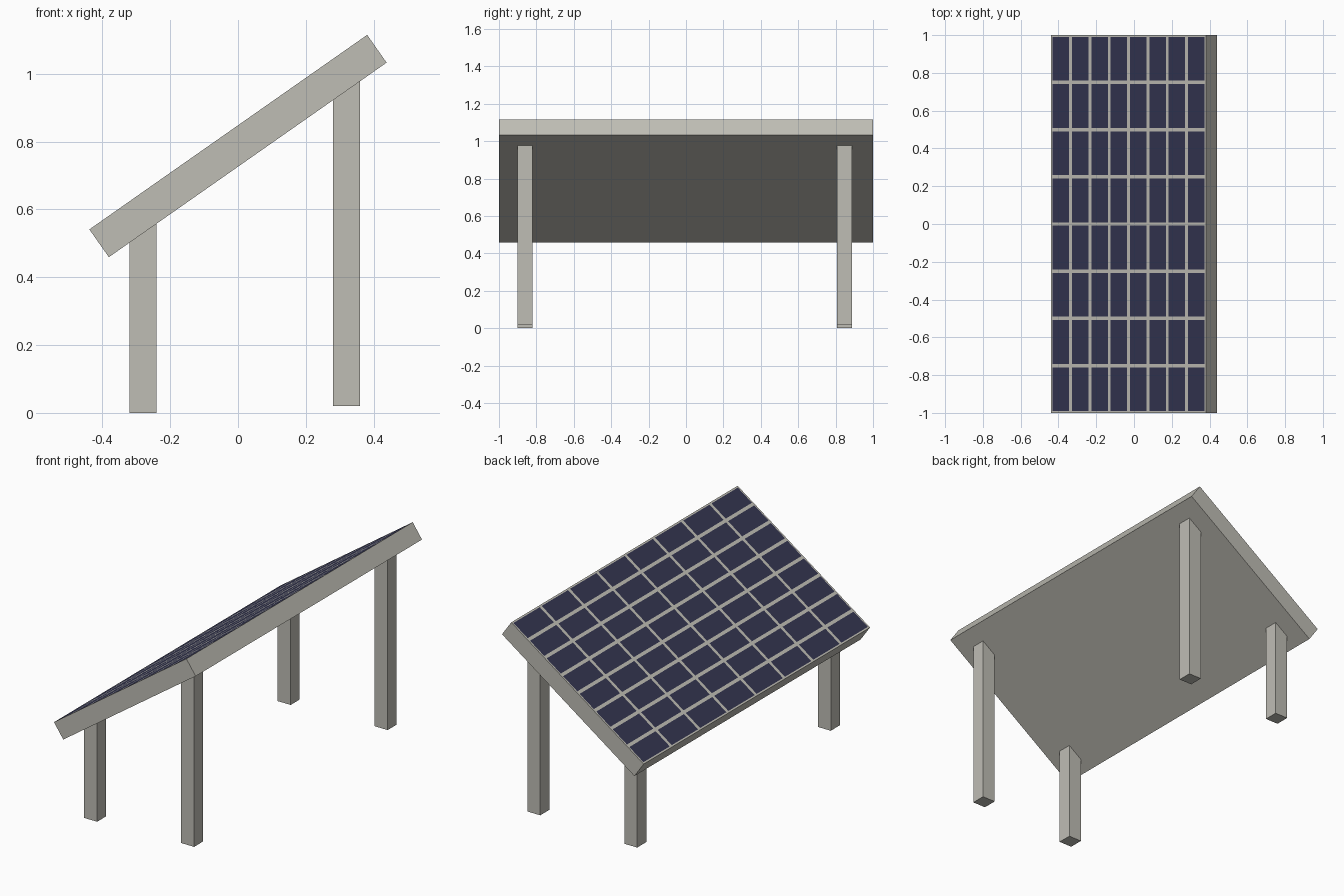
import bpy, bmesh
from math import radians
from mathutils import Matrix

if "Cube" in bpy.data.objects:
    bpy.data.objects.remove(bpy.data.objects["Cube"])

TILT = radians(-35)
LENGTH, WIDTH, THICK = 1.0, 2.0, 0.1
CELLS, GAP = 8, 0.018


def material(name, color):
    mat = bpy.data.materials.new(name)
    mat.diffuse_color = (*color, 1)
    mat.use_nodes = True
    mat.node_tree.nodes["Principled BSDF"].inputs["Base Color"].default_value = mat.diffuse_color
    return mat


frame_mat = material("warm_grey_frame", (0.52, 0.51, 0.46))
cell_mat = material("dark_blue_cells", (0.033, 0.035, 0.08))


def add_object(name, bm, *mats):
    mesh = bpy.data.meshes.new(name)
    bm.to_mesh(mesh)
    bm.free()
    for mat in mats:
        mesh.materials.append(mat)
    ob = bpy.data.objects.new(name, mesh)
    bpy.context.collection.objects.link(ob)
    return ob


def leg(name, x, y, bottom, top, size=0.08):
    bm = bmesh.new()
    bmesh.ops.create_cube(bm, size=1, matrix=Matrix.Diagonal((size, size, top - bottom, 1)))
    ob = add_object(name, bm, frame_mat)
    ob.location = (x, y, (bottom + top) / 2)


# Tilted panel: grid top with an inset cell in every square
bm = bmesh.new()
bmesh.ops.create_grid(bm, x_segments=CELLS, y_segments=CELLS, size=0.5,
                      matrix=Matrix.Translation((0, 0, THICK / 2)) @ Matrix.Diagonal((LENGTH, WIDTH, 1, 1)))
cells = bm.faces[:]
borders = bmesh.ops.inset_individual(bm, faces=cells, thickness=GAP / 2, use_even_offset=True)["faces"]
for f in bm.faces:
    f.material_index = 1
for f in borders:
    f.material_index = 0

# Panel sides and underside
rim = [e for e in bm.edges if e.is_boundary]
new = bmesh.ops.extrude_edge_only(bm, edges=rim)["geom"]
low = [v for v in new if isinstance(v, bmesh.types.BMVert)]
bmesh.ops.translate(bm, verts=low, vec=(0, 0, -THICK))
base = bmesh.ops.holes_fill(bm, edges=[e for e in bm.edges if e.is_boundary], sides=0)["faces"]
for f in bm.faces:
    if any(v in low for v in f.verts):
        f.material_index = 0
bmesh.ops.recalc_face_normals(bm, faces=bm.faces[:])
panel = add_object("solar_panel", bm, frame_mat, cell_mat)
panel.rotation_euler.y = TILT
panel.location.z = 0.787

# Short legs under the low edge, tall legs under the high edge
for side, y in (("front", -0.862), ("back", 0.848)):
    leg(f"short_leg_{side}", -0.28, y, 0.0, 0.6)
    leg(f"tall_leg_{side}", 0.32, y, 0.02, 1.02)
